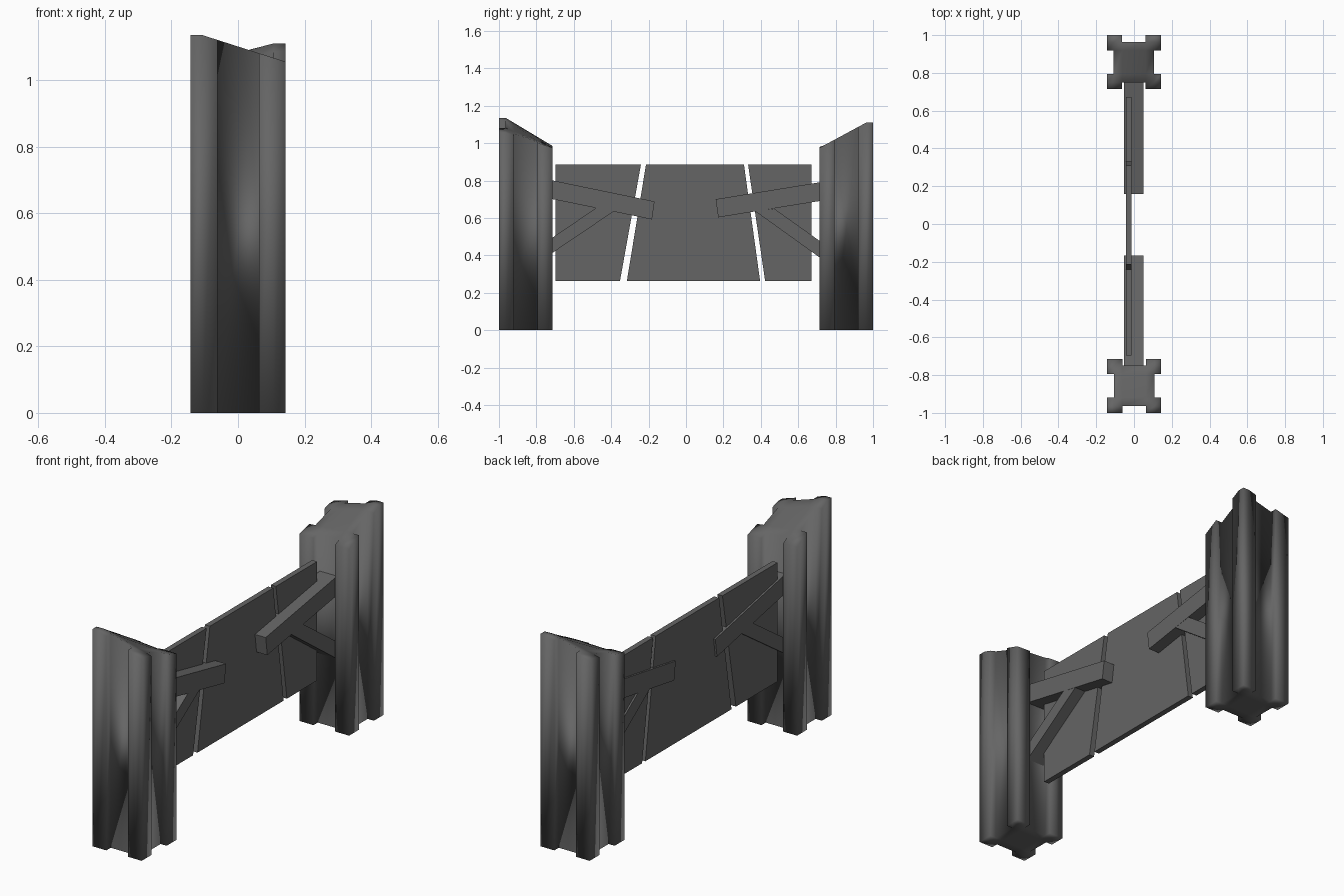
import bpy, bmesh

if "Cube" in bpy.data.objects:
    bpy.data.objects.remove(bpy.data.objects["Cube"])

mat = bpy.data.materials.new("dark_grey")
mat.diffuse_color = (0.13, 0.13, 0.13, 1)
mat.use_nodes = True
mat.node_tree.nodes["Principled BSDF"].inputs["Base Color"].default_value = mat.diffuse_color


def finish(bm, name, smooth=False):
    bmesh.ops.recalc_face_normals(bm, faces=bm.faces)
    for f in bm.faces:
        f.smooth = smooth
    me = bpy.data.meshes.new(name)
    bm.to_mesh(me)
    bm.free()
    me.materials.append(mat)
    ob = bpy.data.objects.new(name, me)
    bpy.context.collection.objects.link(ob)
    return ob


def slab(name, outline, x0, x1):
    """Extrude a (y, z) outline along x."""
    bm = bmesh.new()
    face = bm.faces.new([bm.verts.new((x0, y, z)) for y, z in outline])
    ext = bmesh.ops.extrude_face_region(bm, geom=[face])
    for v in ext["geom"]:
        if isinstance(v, bmesh.types.BMVert):
            v.co.x = x1
    return finish(bm, name)


def post(name, side, outer_high, outer_low, inner_high, inner_low):
    """Notched square post with corner ribs and a slanted broken top."""
    cuts = [0, 0.035, 0.08, 0.205, 0.25, 0.286]   # u: low to high side, v: inner to outer
    bm = bmesh.new()
    grid = {}

    def vert(i, j):
        if (i, j) not in grid:
            x = side * (cuts[i] - 0.143)
            y = side * (0.714 + cuts[j])
            grid[i, j] = bm.verts.new((x, y, 0))
        return grid[i, j]

    for i in range(5):
        for j in range(5):
            if (i == 2 and j in (0, 4)) or (j == 2 and i in (0, 4)):
                continue   # open groove between two ribs
            bm.faces.new([vert(i, j), vert(i + 1, j), vert(i + 1, j + 1), vert(i, j + 1)])
    ext = bmesh.ops.extrude_face_region(bm, geom=bm.faces[:])
    for v in ext["geom"]:
        if isinstance(v, bmesh.types.BMVert):
            u = min(1, (side * v.co.x + 0.143) / 0.25)
            w = min(1, (side * v.co.y - 0.714) / 0.25)
            inner = inner_low + (inner_high - inner_low) * u
            outer = outer_low + (outer_high - outer_low) * u
            v.co.z = inner + (outer - inner) * w
    return finish(bm, name, True)


# Posts, turned half a circle from each other
post("front_post", -1, 1.135, 1.055, 0.985, 0.975)
post("back_post", 1, 1.11, 1.045, 0.975, 0.98)

# Boards with slanted gaps: bottom start, bottom end, top end, top start
for name, a, b, c, d in (("front_board", -0.697, -0.353, -0.241, -0.697),
                         ("middle_board", -0.316, 0.396, 0.31, -0.214),
                         ("back_board", 0.423, 0.672, 0.672, 0.332)):
    slab(name, [(a, 0.263), (b, 0.263), (c, 0.885), (d, 0.885)], -0.042, -0.013)

# Arms and their diagonal struts, ending inside the posts
slab("front_arm", [(-0.75, 0.808), (-0.168, 0.688), (-0.182, 0.592), (-0.75, 0.708)], -0.052, 0.049)
slab("back_arm", [(0.75, 0.796), (0.159, 0.70), (0.172, 0.603), (0.75, 0.696)], -0.052, 0.049)
slab("front_strut", [(-0.75, 0.47), (-0.477, 0.656), (-0.386, 0.635), (-0.75, 0.389)], -0.051, 0.048)
slab("back_strut", [(0.75, 0.452), (0.471, 0.65), (0.37, 0.636), (0.75, 0.363)], -0.051, 0.048)
